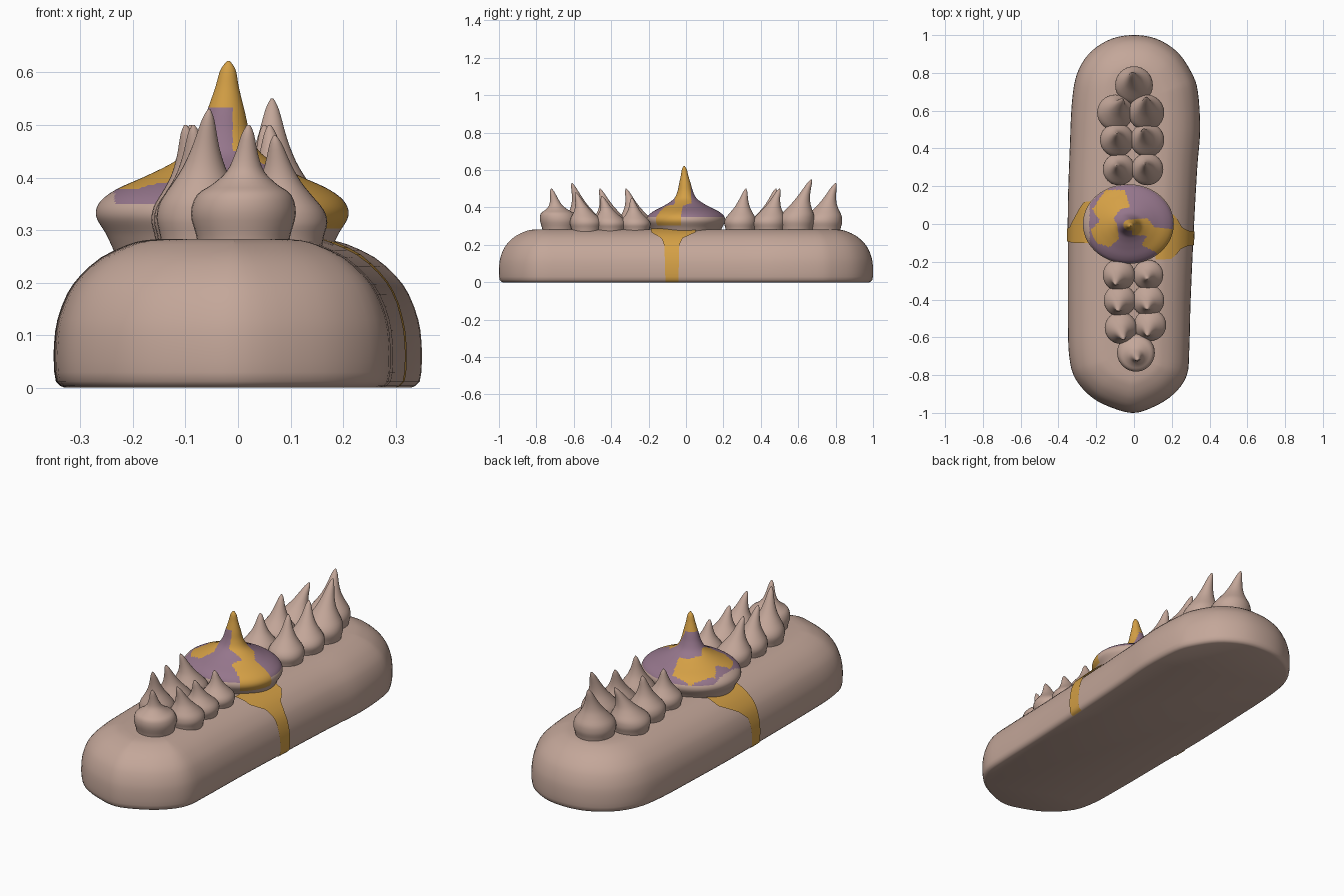
import bpy, bmesh, math
from mathutils import Vector

if "Cube" in bpy.data.objects:
    bpy.data.objects.remove(bpy.data.objects["Cube"])


def material(name, rgb):
    m = bpy.data.materials.new(name)
    m.diffuse_color = (*rgb, 1)
    m.use_nodes = True
    m.node_tree.nodes["Principled BSDF"].inputs["Base Color"].default_value = m.diffuse_color
    return m


PINK = material("pale pink", (0.55, 0.385, 0.32))
PURPLE = material("dusty purple", (0.30, 0.18, 0.26))
GOLD = material("gold", (0.66, 0.35, 0.06))


def make(name, verts, faces, mats):
    me = bpy.data.meshes.new(name)
    me.from_pydata(verts, [], faces)
    for m in mats:
        me.materials.append(m)
    bm = bmesh.new()
    bm.from_mesh(me)
    bmesh.ops.recalc_face_normals(bm, faces=bm.faces)
    bm.to_mesh(me)
    bm.free()
    ob = bpy.data.objects.new(name, me)
    bpy.context.collection.objects.link(ob)
    bpy.ops.object.select_all(action='DESELECT')
    ob.select_set(True)
    bpy.context.view_layer.objects.active = ob
    bpy.ops.object.shade_smooth_by_angle(angle=math.radians(50))
    return ob


def spline(pts, steps, closed=False):
    """Catmull-Rom resampling of a point list."""
    pts = [Vector(p) for p in pts]
    n = len(pts)
    out = []
    for i in range(n if closed else n - 1):
        if closed:
            p = [pts[(i + k) % n] for k in (-1, 0, 1, 2)]
        else:
            p = [pts[min(max(i + k, 0), n - 1)] for k in (-1, 0, 1, 2)]
        for s in range(steps):
            t = s / steps
            out.append(0.5 * (2 * p[1] + (p[2] - p[0]) * t
                       + (2 * p[0] - 5 * p[1] + 4 * p[2] - p[3]) * t * t
                       + (3 * p[1] - p[0] - 3 * p[2] + p[3]) * t ** 3))
    if not closed:
        out.append(pts[-1])
    return out


def loft(name, rings, mats):
    n = len(rings[0])
    verts = [v for r in rings for v in r]
    faces = [(k * n + i, k * n + (i + 1) % n, (k + 1) * n + (i + 1) % n, (k + 1) * n + i)
             for k in range(len(rings) - 1) for i in range(n)]
    faces += [tuple(range(n))[::-1], tuple(range(len(verts) - n, len(verts)))]
    return make(name, verts, faces, mats)


# pastry body: outline (counter-clockwise) swept inwards along a rounded profile
OUTLINE = [(0, -1), (0.11, -0.965), (0.21, -0.9), (0.28, -0.8), (0.293, -0.65), (0.30, -0.4),
           (0.318, 0), (0.335, 0.3), (0.35, 0.5), (0.338, 0.7), (0.305, 0.8), (0.23, 0.91),
           (0.12, 0.98), (0, 1), (-0.12, 0.98), (-0.23, 0.91), (-0.30, 0.8), (-0.328, 0.65),
           (-0.34, 0.4), (-0.35, 0.1), (-0.35, -0.2), (-0.35, -0.5), (-0.343, -0.7),
           (-0.31, -0.82), (-0.22, -0.92), (-0.11, -0.975)]
PROFILE = [(0.02, 0), (0.004, 0.012), (0, 0.05), (0.001, 0.09), (0.007, 0.13), (0.025, 0.178),
           (0.05, 0.213), (0.09, 0.248), (0.14, 0.272), (0.17, 0.28), (0.2, 0.283)]
outline = spline(OUTLINE, 4, True)
profile = spline(PROFILE, 2)
rings = []
for d, z in profile:
    ring = []
    for i, p in enumerate(outline):
        t = (outline[(i + 1) % len(outline)] - outline[i - 1]).normalized()
        q = p - Vector((t.y, -t.x)) * d
        ring.append((q.x, q.y, z))
    rings.append(ring)
loft("pastry_body", rings, [PINK])


# gold side bands: thin plates following the body, flared at the top (z, y low, y high)
def band(name, side, edge, widths):
    verts, faces = [], []
    cols = 6
    for k, (d, z) in enumerate(profile):
        for a, b in zip(widths, widths[1:]):
            if a[0] <= z <= b[0]:
                f = (z - a[0]) / (b[0] - a[0])
                lo, hi = a[1] + f * (b[1] - a[1]), a[2] + f * (b[2] - a[2])
        for j in range(cols + 1):
            y = lo + (hi - lo) * j / cols
            x = edge + (0.05 * y if side > 0 else 0) - d + 0.005
            verts.append((side * x, y, z + 0.005 * (z > 0.15)))
    for k in range(len(profile) - 1):
        for j in range(cols):
            a = k * (cols + 1) + j
            faces.append((a, a + 1, a + cols + 2, a + cols + 1))
    make(name, verts, faces, [GOLD])


band("right_gold_band", 1, 0.318, [(0, -0.11, -0.04), (0.19, -0.115, -0.037),
     (0.23, -0.13, -0.02), (0.262, -0.185, 0.05), (0.3, -0.19, 0.06)])
band("left_gold_band", -1, 0.35, [(0, -0.09, -0.03), (0.15, -0.095, -0.02),
     (0.2, -0.1, 0.03), (0.25, -0.1, 0.12), (0.3, -0.1, 0.12)])


# piped cream kisses: revolved profile (radius share, height share) with a leaning tip
ROUND = [(0.86, -0.05), (0.9, 0.06), (1, 0.24), (0.9, 0.4), (0.62, 0.49), (0.36, 0.6),
         (0.22, 0.75), (0.12, 0.92), (0.03, 1)]
CONE = [(0.88, -0.05), (0.93, 0.06), (1, 0.18), (0.93, 0.3), (0.7, 0.43), (0.48, 0.56),
        (0.3, 0.72), (0.14, 0.92), (0.03, 1)]


def revolve(name, shape, x, y, rx, ry, z0, z1, tip, mats, sides=32, steps=3):
    rings = []
    for r, h in spline(shape, steps):
        lean = max(0, (h - 0.2) / 0.8) ** 1.3
        cx, cy = x + (tip[0] - x) * lean, y + (tip[1] - y) * lean
        rings.append([(cx + rx * r * math.cos(2 * math.pi * i / sides),
                       cy + ry * r * math.sin(2 * math.pi * i / sides),
                       z0 + (z1 - z0) * h) for i in range(sides)])
    return loft(name, rings, mats)


KISSES = [(0.01, -0.68, 0.1, 0.5, 0.02, -0.72, ROUND),
          (-0.07, -0.55, 0.085, 0.53, -0.055, -0.61, CONE),
          (0.085, -0.535, 0.085, 0.48, 0.07, -0.59, CONE),
          (-0.075, -0.405, 0.085, 0.5, -0.085, -0.46, CONE),
          (0.075, -0.405, 0.085, 0.46, 0.07, -0.45, CONE),
          (-0.08, -0.27, 0.085, 0.5, -0.1, -0.32, CONE),
          (0.075, -0.27, 0.08, 0.45, 0.07, -0.29, CONE),
          (-0.08, 0.29, 0.085, 0.47, -0.09, 0.31, CONE),
          (0.07, 0.29, 0.085, 0.5, 0.06, 0.32, CONE),
          (-0.09, 0.445, 0.09, 0.5, -0.09, 0.48, CONE),
          (0.07, 0.445, 0.09, 0.5, 0.05, 0.5, CONE),
          (-0.1, 0.59, 0.095, 0.5, -0.06, 0.66, CONE),
          (0.065, 0.59, 0.095, 0.55, 0.065, 0.67, CONE),
          (0, 0.735, 0.1, 0.53, -0.01, 0.8, CONE)]
for i, (x, y, r, top, tx, ty, shape) in enumerate(KISSES):
    revolve(f"cream_kiss_{i + 1}", shape, x, y, r, r, 0.278, top, (tx, ty), [PINK])

# large centre swirl
SWIRL = [(0.86, -0.05), (0.92, 0.04), (1, 0.14), (0.97, 0.22), (0.84, 0.29), (0.62, 0.36),
         (0.42, 0.43), (0.28, 0.5), (0.2, 0.6), (0.15, 0.72), (0.095, 0.85), (0.06, 0.95),
         (0.01, 1)]
swirl = revolve("centre_swirl", SWIRL, -0.03, 0, 0.24, 0.21, 0.278, 0.622, (-0.018, -0.01),
                [PINK, PURPLE, GOLD], 144, 6)

# swirl colours: gold patches seen from above, purple glaze, pink rim
PATCH_LEFT = [(-0.15, 0.18), (-0.05, 0.18), (-0.02, 0.09), (-0.07, 0.08), (-0.11, 0.03),
              (-0.09, 0), (-0.08, -0.08), (-0.13, -0.12), (-0.2, -0.1), (-0.23, -0.03),
              (-0.18, 0.015), (-0.22, 0.08)]
PATCH_RIGHT = [(-0.01, 0.025), (0.07, 0.03), (0.11, -0.02), (0.25, -0.03), (0.25, -0.2),
               (0.15, -0.17), (0.04, -0.11), (0.07, -0.06), (-0.01, -0.06)]


def inside(p, poly):
    hit = False
    for (ax, ay), (bx, by) in zip(poly, poly[1:] + poly[:1]):
        if (ay > p.y) != (by > p.y) and p.x < ax + (p.y - ay) / (by - ay) * (bx - ax):
            hit = not hit
    return hit


for f in swirl.data.polygons:
    c = f.center
    if c.z > 0.53 or (c.z > 0.305 and inside(c, PATCH_RIGHT)) \
            or (c.z > 0.35 and inside(c, PATCH_LEFT)):
        f.material_index = 2
    elif c.z > 0.35 and c.x > -0.235:
        f.material_index = 1
